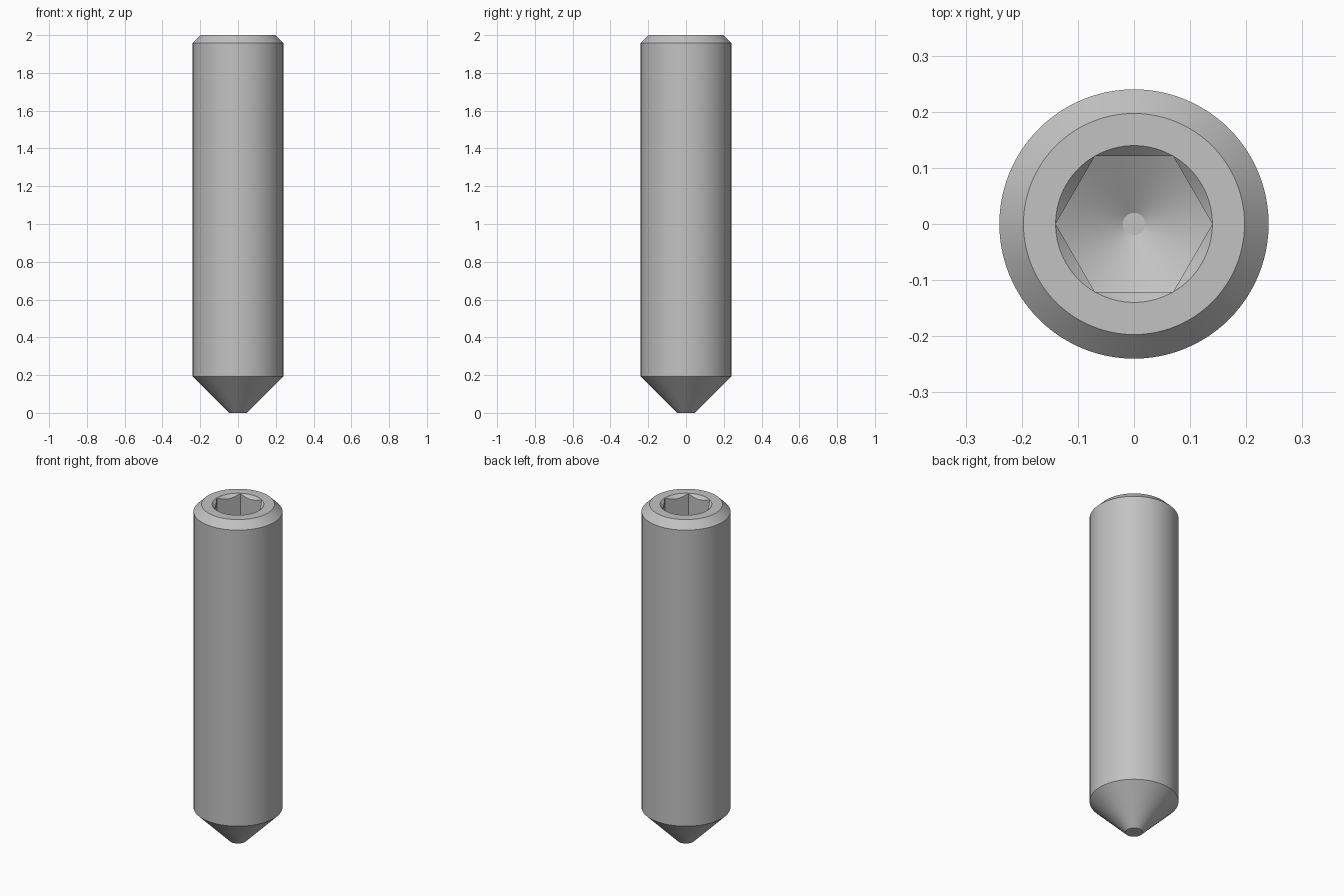
import bpy, bmesh, math

cube = bpy.data.objects.get("Cube")
if cube:
    bpy.data.objects.remove(cube)

SEGMENTS = 96
RADIUS = 0.24
HEIGHT = 2.0
TIP_RADIUS = 0.047
RIM_RADIUS = 0.197
HEX_FLAT = 0.121                                   # half the width across flats
HEX_CORNER = HEX_FLAT / math.cos(math.pi / 6)
SOCKET_DEPTH = 0.28
DRILL_SLOPE = math.tan(math.radians(30))
DRILL_TIP = 0.02

steel = bpy.data.materials.new("steel_grey")
steel.use_nodes = True
colour = (0.54, 0.54, 0.54, 1)
steel.diffuse_color = colour
steel.node_tree.nodes["Principled BSDF"].inputs["Base Color"].default_value = colour


def hex_radius(angle):
    """Distance from the axis to the hexagon wall, corners on +x and -x."""
    return HEX_FLAT / math.cos(angle % (math.pi / 3) - math.pi / 6)


def circle(radius, z):
    return lambda angle: (radius, z)


def chamfer_edge(angle):
    r = hex_radius(angle)
    return r, HEIGHT - (HEX_CORNER - r)


def floor_edge(angle):
    r = hex_radius(angle)
    return r, HEIGHT - SOCKET_DEPTH - (HEX_CORNER - r) * DRILL_SLOPE


# Rings from the pointed end, up the outside and down into the socket
rings = [
    circle(TIP_RADIUS, 0),
    circle(RADIUS, RADIUS - TIP_RADIUS),
    circle(RADIUS, HEIGHT - (RADIUS - RIM_RADIUS)),
    circle(RIM_RADIUS, HEIGHT),
    circle(HEX_CORNER, HEIGHT),
    chamfer_edge,
    floor_edge,
    circle(DRILL_TIP, HEIGHT - SOCKET_DEPTH - (HEX_CORNER - DRILL_TIP) * DRILL_SLOPE),
]

bm = bmesh.new()
loops = []
for ring in rings:
    loop = []
    for i in range(SEGMENTS):
        angle = math.tau * i / SEGMENTS
        r, z = ring(angle)
        loop.append(bm.verts.new((r * math.cos(angle), r * math.sin(angle), z)))
    loops.append(loop)

for low, high in zip(loops, loops[1:]):
    for i in range(SEGMENTS):
        j = (i + 1) % SEGMENTS
        bm.faces.new((low[i], low[j], high[j], high[i]))

# Flat ends of the point and of the drilled floor
bm.faces.new(loops[0][::-1])
bm.faces.new(loops[-1])

# The chamfer meets the rim at the hexagon corners
bmesh.ops.remove_doubles(bm, verts=bm.verts[:], dist=0.00001)
bmesh.ops.recalc_face_normals(bm, faces=bm.faces[:])

mesh = bpy.data.meshes.new("set_screw")
bm.to_mesh(mesh)
bm.free()
mesh.materials.append(steel)

screw = bpy.data.objects.new("set_screw", mesh)
bpy.context.collection.objects.link(screw)
bpy.ops.object.select_all(action="DESELECT")
screw.select_set(True)
bpy.context.view_layer.objects.active = screw
bpy.ops.object.shade_smooth_by_angle(angle=math.radians(28))
